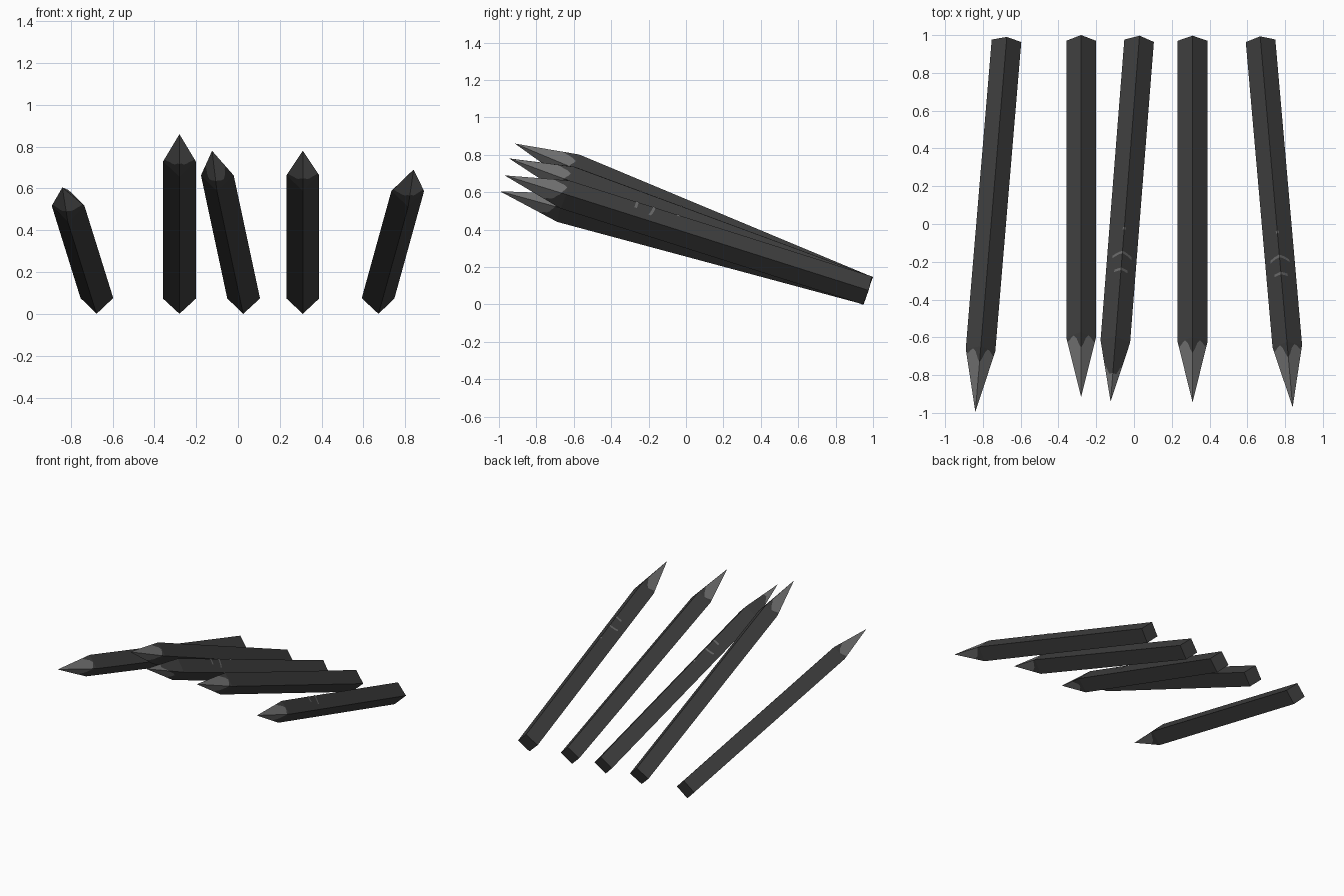
import bpy, bmesh, math
from mathutils import Vector

if "Cube" in bpy.data.objects:
    bpy.data.objects.remove(bpy.data.objects["Cube"])

R = 0.0785      # half diagonal of the square section
TIP = 0.34      # length of the sharpened point
SUB = 6         # divisions of each side, for the wavy paint edge


def material(name, v):
    m = bpy.data.materials.new(name)
    m.diffuse_color = (v, v, v, 1)
    m.use_nodes = True
    m.node_tree.nodes["Principled BSDF"].inputs["Base Color"].default_value = m.diffuse_color
    return m


DARK = material("dark_paint", 0.05)
WOOD = material("grey_bare_wood", 0.17)
MARK = material("grey_mark", 0.15)

# how far back the bare wood reaches: top, then round by 45 degrees
NORMAL = [.76, .99, .92, .85, .70, .85, .92, .99]
SHORT = [.44, .44, .60, .88, .76, .88, .60, .44]

# name, base centre, tip, wood edge, has painted marks
STAKES = [
    ("far_left_stake", (-.675, .97, .076), (-.84, -.995, .605), NORMAL, False),
    ("left_stake", (-.28, .97, .073), (-.28, -.915, .86), NORMAL, False),
    ("middle_stake", (.027, .97, .074), (-.124, -.94, .78), SHORT, True),
    ("right_stake", (.31, .97, .074), (.31, -.945, .78), NORMAL, False),
    ("far_right_stake", (.67, .97, .075), (.84, -.97, .69), NORMAL, True),
]


def finish(bm, name, mats):
    me = bpy.data.meshes.new(name)
    bm.to_mesh(me)
    bm.free()
    for m in mats:
        me.materials.append(m)
    ob = bpy.data.objects.new(name, me)
    bpy.context.collection.objects.link(ob)
    return ob


def section(i):
    """Point i on the diamond outline, starting at the top corner."""
    k, f = divmod(i, SUB)
    a, b = [Vector((math.cos(q), math.sin(q))) * R
            for q in (math.pi / 2 * (k + 1), math.pi / 2 * (k + 2))]
    return a.lerp(b, f / SUB)


def wood_edge(edge, i):
    k, f = divmod(i * 8 / (4 * SUB), 1)
    f = f * f * (3 - 2 * f)
    return edge[int(k) % 8] * (1 - f) + edge[(int(k) + 1) % 8] * f


for name, base, tip, edge, marked in STAKES:
    base, tip = Vector(base), Vector(tip)
    length = (tip - base).length
    d = (tip - base).normalized()
    side = Vector((0, 0, 1)).cross(d).normalized()
    up = d.cross(side)

    def place(x, h, s):
        return base + side * x + up * h + d * s

    # square shaft and four-sided point
    bm = bmesh.new()
    n = 4 * SUB
    rings = [[], [], []]
    for i in range(n):
        p = section(i)
        t = wood_edge(edge, i)
        rings[0].append(bm.verts.new(place(p.x, p.y, 0)))
        rings[1].append(bm.verts.new(place(p.x, p.y, length - TIP)))
        rings[2].append(bm.verts.new(place(p.x * t, p.y * t, length - TIP * t)))
    apex = bm.verts.new(tip)
    bm.faces.new(rings[0])
    for i in range(n):
        j = (i + 1) % n
        for a, b in zip(rings, rings[1:]):
            bm.faces.new((a[i], a[j], b[j], b[i]))
        bm.faces.new((rings[2][i], rings[2][j], apex)).material_index = 1
    bmesh.ops.recalc_face_normals(bm, faces=bm.faces)
    finish(bm, name, (DARK, WOOD))

    # thin painted dashes folded over the top edge
    if marked:
        bm = bmesh.new()
        for s, half, bend in ((1.225, .05, 6), (1.32, .035, 2), (1.09, .008, 0)):
            rows = []
            for k in range(9):
                x = half * (k / 4 - 1)
                h = R - abs(x) + .003
                c = s + bend * x * x
                rows.append([bm.verts.new(place(x, h, c + e)) for e in (-.007, .007)])
            for a, b in zip(rows, rows[1:]):
                f = bm.faces.new((a[0], b[0], b[1], a[1]))
                f.normal_update()
                if f.normal.dot(up) < 0:
                    f.normal_flip()
        finish(bm, name + "_marks", (MARK,))
